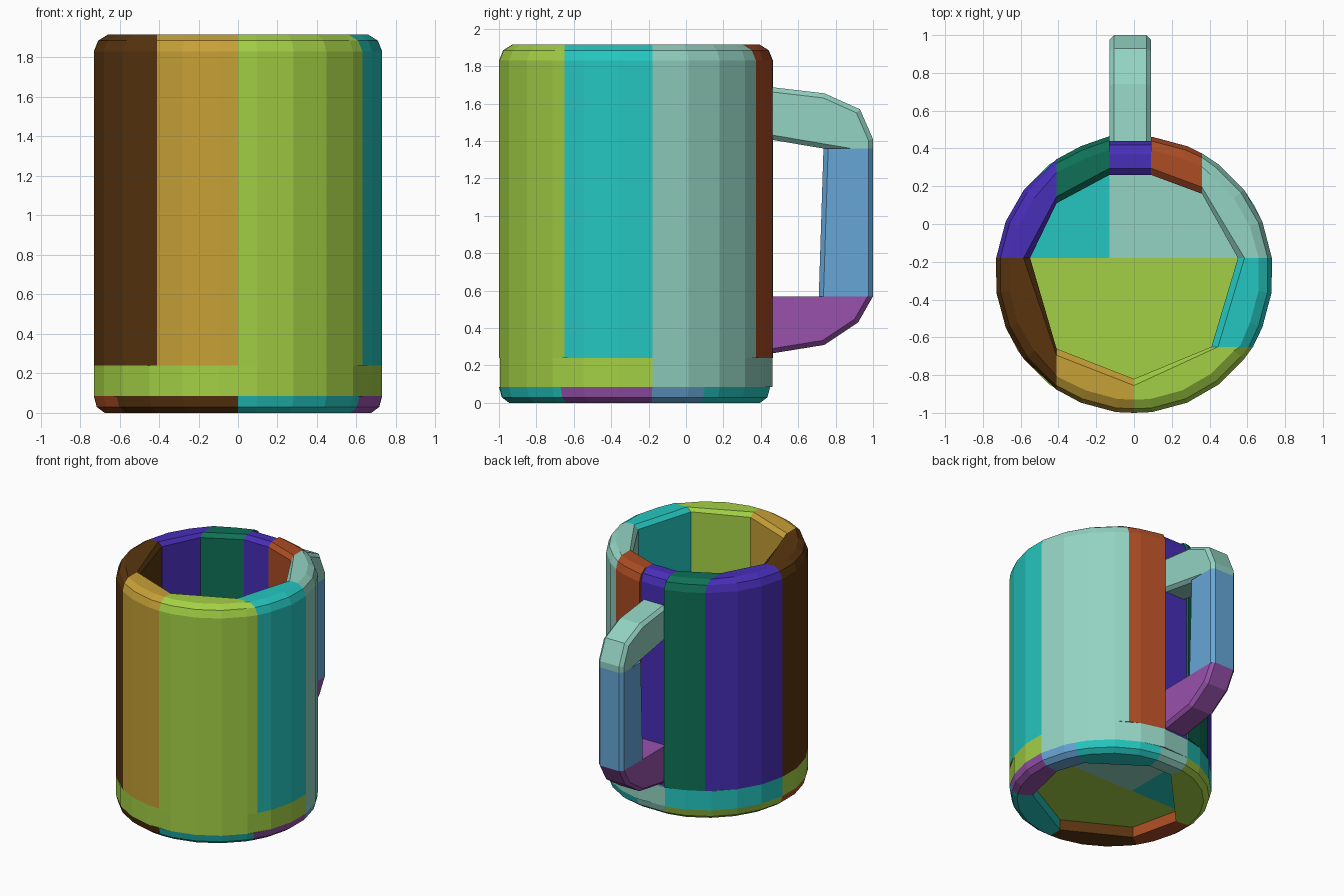
import bpy, bmesh, math
from mathutils import Vector

cube = bpy.data.objects.get("Cube")
if cube:
    bpy.data.objects.remove(cube, do_unlink=True)

CENTRE = Vector((0, -0.267))
RADIUS = 0.735


def linear(c):
    c /= 255
    return c / 12.92 if c <= 0.04045 else ((c + 0.055) / 1.055) ** 2.4


def make_material(name, rgb):
    mat = bpy.data.materials.new(name)
    col = [linear(c) for c in rgb] + [1]
    mat.use_nodes = True
    mat.diffuse_color = col
    mat.node_tree.nodes["Principled BSDF"].inputs["Base Color"].default_value = col
    return mat


MATS = {n: make_material(n, c) for n, c in {
    "lime": (163, 208, 69), "cyan": (37, 198, 192), "brown": (90, 53, 15),
    "gold": (198, 160, 55), "indigo": (72, 46, 184), "green": (15, 112, 86),
    "orange": (172, 76, 36), "seafoam": (147, 211, 194),
    "blue": (102, 166, 214), "purple": (152, 82, 172)}.items()}


def loft(name, color, layers, bevel_rule=None):
    """Closed solid through rings of equal point count."""
    bm = bmesh.new()
    rings = [[bm.verts.new(p) for p in ring] for ring in layers]
    n = len(rings[0])
    for a, b in zip(rings, rings[1:]):
        for i in range(n):
            j = (i + 1) % n
            bm.faces.new((a[i], a[j], b[j], b[i]))
    bm.faces.new(rings[0])
    bm.faces.new(rings[-1])
    bmesh.ops.recalc_face_normals(bm, faces=bm.faces)
    if bevel_rule:
        bmesh.ops.bevel(bm, geom=[e for e in bm.edges if bevel_rule(e)],
                        offset=0.025, segments=1, affect='EDGES')
    mesh = bpy.data.meshes.new(name)
    bm.to_mesh(mesh)
    bm.free()
    mesh.materials.append(MATS[color])
    obj = bpy.data.objects.new(name, mesh)
    bpy.context.collection.objects.link(obj)
    return obj


def angle(p):
    d = Vector(p) - CENTRE
    return math.degrees(math.atan2(d.y, d.x))


def stave(name, color, start, end, inner, profile):
    """Arc from start to end, closed by inner points (from end back to start).
    Profile rows are height, outer inset, inner inset."""
    a0, a1 = angle(start), angle(end)
    if a1 <= a0:
        a1 += 360
    steps = [k * 15 + 7.5 for k in range(-24, 48)]
    arc = [CENTRE + RADIUS * Vector((math.cos(math.radians(a)), math.sin(math.radians(a))))
           for a in steps if a0 + 4 < a < a1 - 4]
    start, end = Vector(start), Vector(end)
    inner = [Vector(p) for p in inner]

    def toward(p, target, d):
        return p + (target - p).normalized() * d if d else p

    layers = []
    for z, out_in, in_out in profile:
        ring = [toward(start, inner[-1] if inner else CENTRE, out_in)]
        ring += [toward(p, CENTRE, out_in) for p in arc]
        ring.append(toward(end, inner[0] if inner else CENTRE, out_in))
        if len(inner) == 2:
            ring += [toward(inner[0], end, in_out), toward(inner[1], start, in_out)]
        else:
            ring += inner
        layers.append([(p.x, p.y, z) for p in ring])
    return loft(name, color, layers)


# Wall staves with a rounded rim: inner corner and outer corner of each seam
WALL = [(0.24, 0, 0), (1.83, 0, 0), (1.885, 0.022, 0), (1.915, 0.07, 0.035)]
seams = [((0, -0.82), (0, -1.0)), ((0.41, -0.65), (0.63, -0.65)),
         ((0.55, -0.18), (0.73, -0.18)), ((0.36, 0.16), (0.36, 0.374)),
         ((0.09, 0.26), (0.09, 0.462)), ((-0.13, 0.26), (-0.13, 0.465)),
         ((-0.41, 0.11), (-0.41, 0.343)), ((-0.55, -0.18), (-0.73, -0.18)),
         ((-0.41, -0.66), (-0.41, -0.877))]
wall_colors = ["lime", "cyan", "seafoam", "orange", "indigo",
               "green", "indigo", "brown", "gold"]
for i, color in enumerate(wall_colors):
    (in0, out0), (in1, out1) = seams[i], seams[(i + 1) % len(seams)]
    if i == 4:  # flat stave behind the handle
        out0, out1 = (0.09, 0.44), (-0.13, 0.44)
    stave(f"wall_stave_{i + 1}", color, out0, out1, [in1, in0], WALL)

# Floor disc in three pieces
FLOOR = [(0.085, 0, 0), (0.24, 0, 0)]
left, right, back = (0.73, -0.18), (-0.73, -0.18), (-0.13, 0.45)
hub = (-0.13, -0.18)
stave("floor_front", "lime", right, left, [], FLOOR)
stave("floor_back_left", "seafoam", left, back, [hub], FLOOR)
stave("floor_back_right", "cyan", back, right, [hub], FLOOR)

# Foot ring with a rounded lower edge
FOOT = [(0, 0.055, 0), (0.03, 0.015, 0), (0.085, 0, 0)]
foot_seams = [(0, -1.0), (0.615, -0.67), (0.73, -0.18), (0.635, 0.10),
              (0.12, 0.45), (-0.13, 0.45), (-0.73, -0.18), (-0.615, -0.67)]
foot_colors = ["cyan", "purple", "blue", "cyan", "seafoam", "lime", "orange", "brown"]


def foot_inner(p):
    return CENTRE + (Vector(p) - CENTRE).normalized() * 0.57


for i, color in enumerate(foot_colors):
    p0, p1 = foot_seams[i], foot_seams[(i + 1) % len(foot_seams)]
    stave(f"foot_ring_{i + 1}", color, p0, p1, [foot_inner(p1), foot_inner(p0)], FOOT)


# Handle: side profiles (y, z) extruded across x, with chamfered long edges
def long_edge(e):
    a, b = (v.co for v in e.verts)
    if abs(a.x - b.x) > 0.01:
        return False
    at_joint = any(abs(a.z - z) < 0.01 and abs(b.z - z) < 0.01 for z in (1.36, 0.57))
    return not at_joint and not (a.y < 0.5 and b.y < 0.5)


handle = {
    "handle_top": ("seafoam", [(0.44, 1.69), (0.74, 1.655), (0.93, 1.57), (1.0, 1.41),
                               (1.0, 1.36), (0.735, 1.36), (0.44, 1.41)]),
    "handle_grip": ("blue", [(0.735, 1.36), (1.0, 1.36), (1.0, 0.57), (0.71, 0.57)]),
    "handle_bottom": ("purple", [(0.44, 0.57), (1.0, 0.57), (0.92, 0.43),
                                 (0.74, 0.31), (0.43, 0.26)])}
for name, (color, side) in handle.items():
    loft(name, color, [[(x, y, z) for y, z in side] for x in (-0.13, 0.09)], long_edge)
